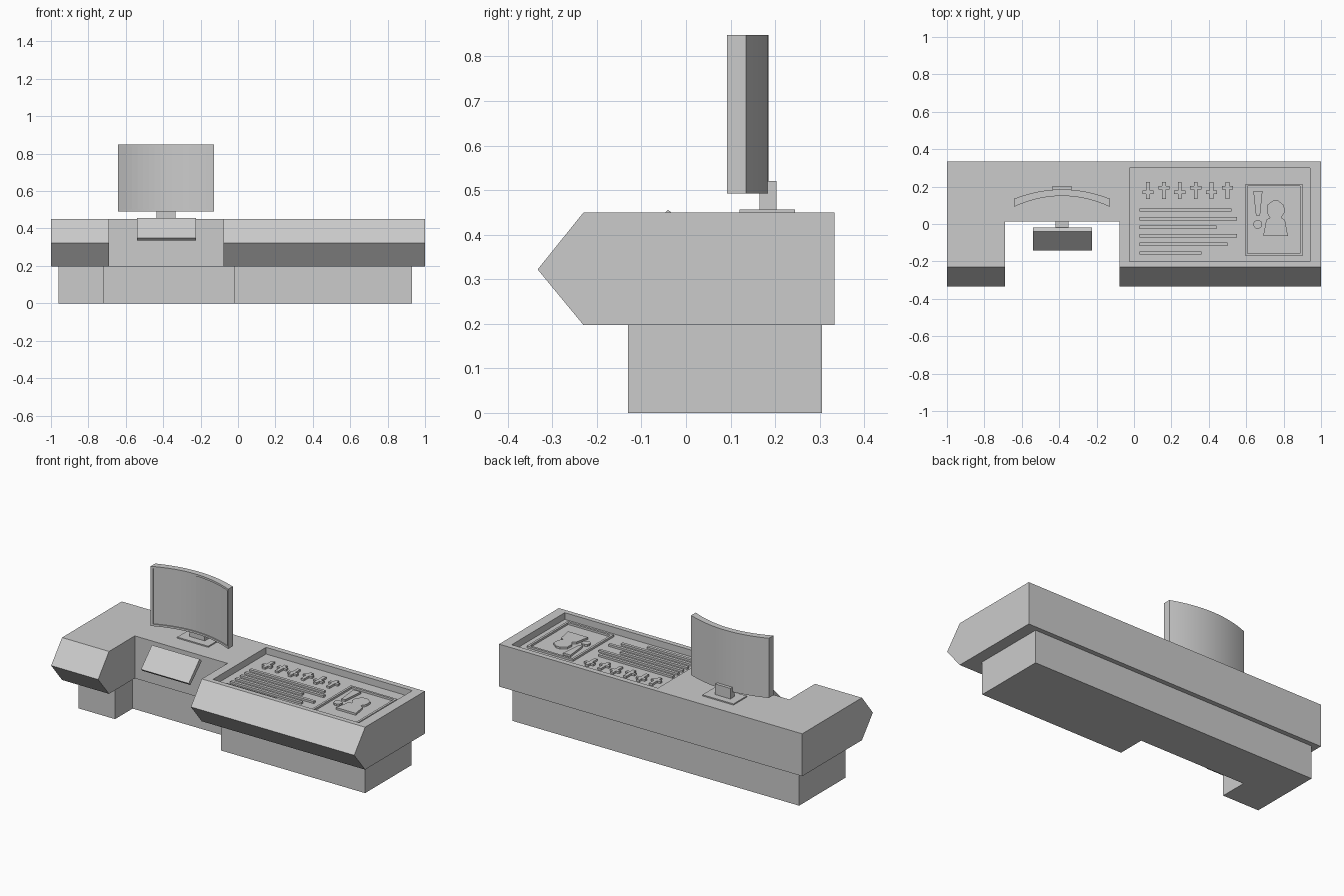
import bpy, bmesh, math
from mathutils import Vector

if "Cube" in bpy.data.objects:
    bpy.data.objects.remove(bpy.data.objects["Cube"])


def prism(name, pts, lo, hi, axis='z'):
    """Extrude a closed profile: (x, y) along z, or (y, z) along x."""
    place = (lambda p, t: (p[0], p[1], t)) if axis == 'z' else (lambda p, t: (t, p[0], p[1]))
    bm = bmesh.new()
    a = [bm.verts.new(place(p, lo)) for p in pts]
    b = [bm.verts.new(place(p, hi)) for p in pts]
    bm.faces.new(a)
    bm.faces.new(b)
    n = len(pts)
    for i in range(n):
        bm.faces.new((a[i], a[(i + 1) % n], b[(i + 1) % n], b[i]))
    bmesh.ops.recalc_face_normals(bm, faces=bm.faces)
    me = bpy.data.meshes.new(name)
    bm.to_mesh(me)
    bm.free()
    ob = bpy.data.objects.new(name, me)
    bpy.context.scene.collection.objects.link(ob)
    return ob


def box(name, x0, x1, y0, y1, z0, z1):
    return prism(name, [(x0, y0), (x1, y0), (x1, y1), (x0, y1)], z0, z1)


def cut(ob, cutter):
    mod = ob.modifiers.new('cut_' + cutter.name, 'BOOLEAN')
    mod.operation = 'DIFFERENCE'
    mod.solver = 'EXACT'
    mod.object = cutter
    cutter.hide_render = True
    cutter.hide_set(True)


def ring(cx, cy, r, n, turn=0.0):
    return [(cx + r * math.cos(turn + 2 * math.pi * i / n),
             cy + r * math.sin(turn + 2 * math.pi * i / n)) for i in range(n)]


# Pedestal with knee space
prism('pedestal', [(-0.96, -0.13), (-0.72, -0.13), (-0.72, 0.035), (-0.02, 0.035),
                   (-0.02, -0.13), (0.93, -0.13), (0.93, 0.305), (-0.96, 0.305)], 0, 0.2)

# Desk body with pointed front, knee notch and sunken display tray
FLOOR = 0.41
desk = prism('desk_body', [(0.333, 0.197), (0.333, 0.45), (-0.23, 0.45),
                           (-0.333, 0.322), (-0.23, 0.197)], -1, 1, 'x')
cut(desk, box('notch_cutter', -0.69, -0.078, -0.5, 0.013, 0.1, 0.6))
cut(desk, box('tray_cutter', -0.025, 0.94, -0.2, 0.3, FLOOR, 0.6))

# Tilted control pad and its wall bracket
prism('control_pad', [(-0.143, 0.35), (-0.127, 0.335), (-0.02, 0.437), (-0.04, 0.456)],
      -0.54, -0.225, 'x')
box('pad_bracket', -0.42, -0.35, -0.06, 0.02, 0.385, 0.425)

# Monitor foot and post
box('monitor_foot', -0.485, -0.28, 0.12, 0.245, 0.448, 0.457)
box('monitor_post', -0.435, -0.335, 0.165, 0.203, 0.45, 0.52)

# Curved monitor with a recessed screen
MID, HALF, N = -0.385, 0.256, 16


def arc(half, y_mid, sag):
    return [(MID + half * t, y_mid - sag * t * t)
            for t in (2 * i / N - 1 for i in range(N + 1))]


monitor = prism('monitor', arc(HALF, 0.15, 0.058) + arc(HALF, 0.185, 0.05)[::-1], 0.492, 0.848)
edge = HALF - 0.012
cutter = prism('screen_cutter', [(MID - edge, 0.0), (MID + edge, 0.0)]
               + arc(edge, 0.156, 0.053)[::-1], 0.504, 0.836)
cut(monitor, cutter)
bpy.ops.object.select_all(action='DESELECT')
monitor.select_set(True)
bpy.context.view_layer.objects.active = monitor
bpy.ops.object.shade_smooth_by_angle(angle=math.radians(30))

# Raised read-out bars on the display
LOW, HIGH = FLOOR - 0.005, FLOOR + 0.012
for i, (x0, x1) in enumerate([(0.03, 0.52), (0.03, 0.55), (0.03, 0.44),
                              (0.03, 0.55), (0.03, 0.50), (0.03, 0.36)]):
    y = 0.075 - i * 0.046
    box(f'readout_bar_{i}', x0, x1, y - 0.009, y + 0.009, LOW, HIGH)

# Row of abstract indicator blocks above the bars
for i in range(6):
    x = 0.075 + i * 0.085
    up = 0.012 if i % 2 else -0.012
    box(f'indicator_stem_{i}', x - 0.01, x + 0.01, 0.135, 0.225, LOW, HIGH)
    box(f'indicator_cross_{i}', x - 0.03, x + 0.03, 0.172 + up, 0.19 + up, LOW, HIGH)

# Framed notice panel: four rails
fx0, fx1, fy0, fy1, w = 0.595, 0.9, -0.17, 0.215, 0.013
for side, (x0, x1, y0, y1) in {'left': (fx0, fx0 + w, fy0, fy1),
                               'right': (fx1 - w, fx1, fy0, fy1),
                               'front': (fx0 + w, fx1 - w, fy0, fy0 + w),
                               'back': (fx0 + w, fx1 - w, fy1 - w, fy1)}.items():
    box('notice_frame_' + side, x0, x1, y0, y1, LOW, HIGH)

# Warning symbol and bust silhouette inside the frame
prism('symbol_wedge', [(0.652, 0.045), (0.674, 0.045), (0.687, 0.177), (0.638, 0.177)], LOW, HIGH)
prism('symbol_dot', ring(0.661, -0.002, 0.024, 10), LOW, HIGH)
half = [(0.066, -0.064), (0.05, 0.022), (0.03, 0.034), (0.047, 0.06), (0.046, 0.1), (0.014, 0.125)]
prism('bust_silhouette', [(0.757 + x, y) for x, y in half]
      + [(0.757 - x, y) for x, y in half[::-1]], LOW, HIGH)
